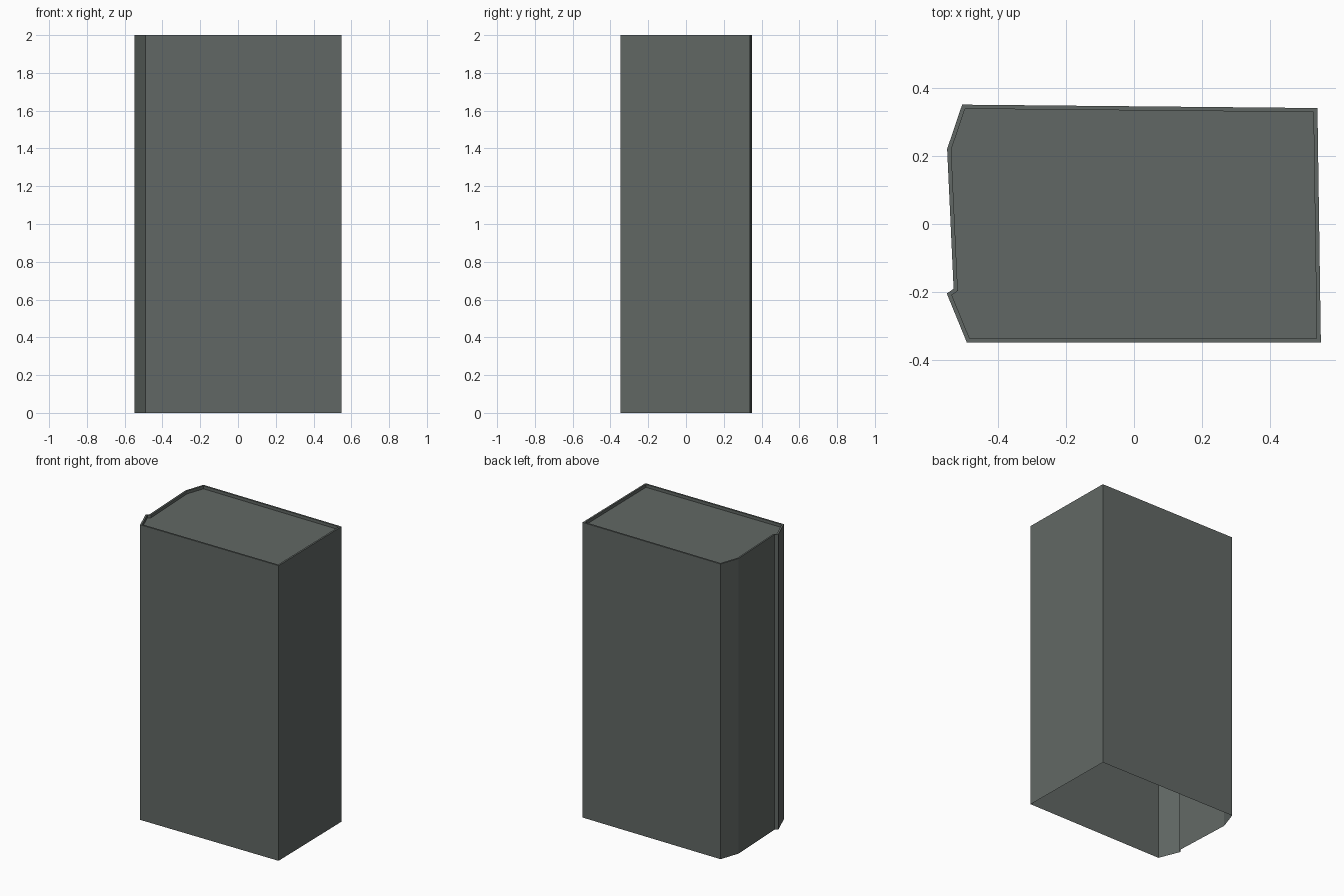
import bpy
import bmesh

if "Cube" in bpy.data.objects:
    bpy.data.objects.remove(bpy.data.objects["Cube"])

HEIGHT = 2.0
RIM_WIDTH = 0.012
RECESS = 0.02

# Footprint, counter-clockwise from above, with clipped left corners and a small notch
PROFILE = [(-0.49, -0.348), (0.548, -0.348), (0.538, 0.34), (-0.504, 0.35),
           (-0.548, 0.22), (-0.529, -0.19), (-0.549, -0.204)]

bm = bmesh.new()

# Walls: open at the bottom
base = [bm.verts.new((x, y, 0)) for x, y in PROFILE]
top = [bm.verts.new((x, y, HEIGHT)) for x, y in PROFILE]
n = len(PROFILE)
for i in range(n):
    j = (i + 1) % n
    bm.faces.new((base[i], base[j], top[j], top[i]))

# Roof: flat rim around a slightly sunken panel
roof = bm.faces.new(top)
bm.normal_update()
bmesh.ops.inset_region(bm, faces=[roof], thickness=RIM_WIDTH,
                       use_even_offset=True, use_boundary=True)
panel = bmesh.ops.extrude_discrete_faces(bm, faces=[roof])["faces"][0]
bmesh.ops.translate(bm, verts=panel.verts, vec=(0, 0, -RECESS))

mesh = bpy.data.meshes.new("building_block")
bm.to_mesh(mesh)
bm.free()
block = bpy.data.objects.new("building_block", mesh)
bpy.context.collection.objects.link(block)

# Dark grey-green surface
mat = bpy.data.materials.new("dark_grey")
mat.diffuse_color = (0.12, 0.137, 0.128, 1)
mat.use_nodes = True
mat.node_tree.nodes["Principled BSDF"].inputs["Base Color"].default_value = mat.diffuse_color
mesh.materials.append(mat)
